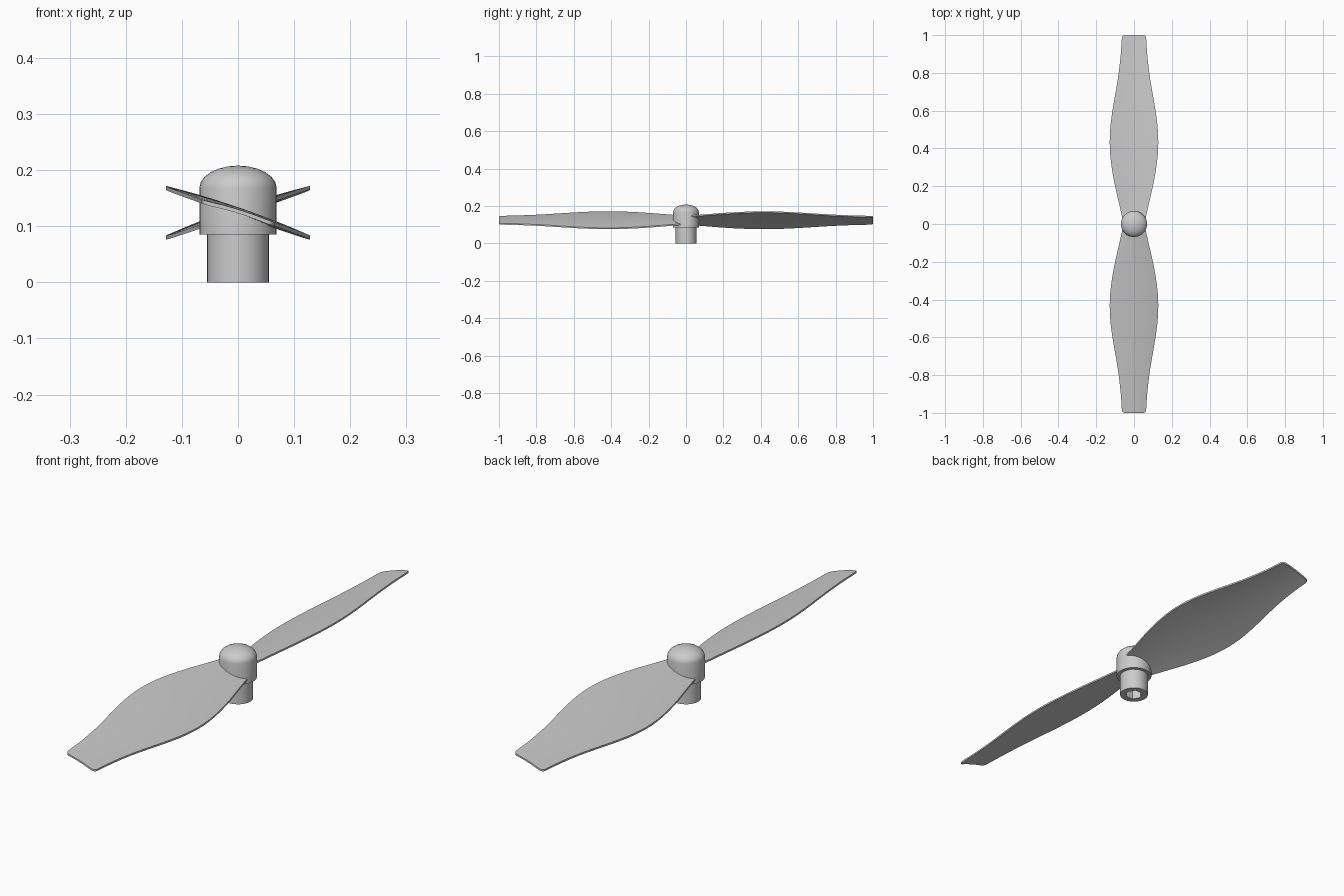
import bpy, bmesh, math

if "Cube" in bpy.data.objects:
    bpy.data.objects.remove(bpy.data.objects["Cube"], do_unlink=True)

GREY = (0.6, 0.6, 0.6, 1)
mat = bpy.data.materials.new("light_grey_plastic")
mat.use_nodes = True
mat.diffuse_color = GREY
mat.node_tree.nodes["Principled BSDF"].inputs["Base Color"].default_value = GREY


def make_object(name, bm):
    bmesh.ops.recalc_face_normals(bm, faces=bm.faces[:])
    mesh = bpy.data.meshes.new(name)
    bm.to_mesh(mesh)
    bm.free()
    mesh.materials.append(mat)
    ob = bpy.data.objects.new(name, mesh)
    bpy.context.collection.objects.link(ob)
    return ob


def smooth(ob, degrees=30):
    bpy.ops.object.select_all(action='DESELECT')
    ob.select_set(True)
    bpy.context.view_layer.objects.active = ob
    bpy.ops.object.shade_smooth_by_angle(angle=math.radians(degrees))


def loft(name, rings):
    """Skin closed rings of points and cap both ends."""
    bm = bmesh.new()
    loops = [[bm.verts.new(p) for p in ring] for ring in rings]
    for a, b in zip(loops, loops[1:]):
        for i in range(len(a)):
            j = (i + 1) % len(a)
            bm.faces.new((a[i], a[j], b[j], b[i]))
    bm.faces.new(loops[0])
    bm.faces.new(loops[-1])
    return make_object(name, bm)


def revolve(name, profile, sides=32):
    turn = [math.tau * i / sides for i in range(sides)]
    return loft(name, [[(r * math.cos(a), r * math.sin(a), z) for a in turn]
                       for r, z in profile])


# Hub: collar with a low domed cap
dome = [(0.069 * math.cos(t), 0.168 + 0.04 * math.sin(t))
        for t in [math.radians(d) for d in (15, 30, 45, 60, 75, 89)]]
hub = revolve("hub", [(0.069, 0.085), (0.069, 0.168)] + dome)
smooth(hub)

# Shaft sleeve with a hexagonal socket in its underside
sleeve = revolve("shaft_sleeve", [(0.055, 0), (0.055, 0.09)])
socket = revolve("socket_cutter", [(0.034, -0.02), (0.034, 0.075)], 6)
socket.hide_render = True
cut = sleeve.modifiers.new("socket", 'BOOLEAN')
cut.object = socket
cut.operation = 'DIFFERENCE'
cut.solver = 'EXACT'
bpy.context.view_layer.objects.active = sleeve
bpy.ops.object.modifier_apply(modifier=cut.name)
bpy.data.objects.remove(socket, do_unlink=True)
smooth(sleeve)

# Blades: twisted, slightly arched sections along a swelling outline
OUTLINE = [(0.0, 0.055), (0.1, 0.077), (0.2, 0.1), (0.3, 0.118), (0.4, 0.128),
           (0.5, 0.126), (0.6, 0.114), (0.7, 0.097), (0.8, 0.081), (0.9, 0.07),
           (0.975, 0.065), (0.99, 0.063), (0.997, 0.058), (1.0, 0.05)]
STEPS = 10


def blade_section(dist, half, side):
    slope = 0.37 - 0.06 * dist
    top, bottom = [], []
    for i in range(STEPS + 1):
        u = 2 * i / STEPS - 1
        z = 0.124 - slope * half * u + 0.05 * half * (1 - u * u)
        x, y = side * half * u, -side * dist
        top.append((x, y, z + 0.0035))
        bottom.append((x, y, z - 0.0035))
    return top + bottom[::-1]


def refined(points, cuts=3):
    """Catmull-Rom widths between the outline points."""
    out = []
    for k in range(len(points) - 1):
        (ya, a), (yb, b) = points[k], points[k + 1]
        def tangent(i):
            lo, hi = points[max(i - 1, 0)], points[min(i + 1, len(points) - 1)]
            return (hi[1] - lo[1]) / (hi[0] - lo[0]) * (yb - ya)
        for c in range(cuts):
            t = c / cuts
            h = t * t * (3 - 2 * t)
            w = a + (b - a) * h + tangent(k) * t * (1 - t) ** 2
            out.append((ya + (yb - ya) * t, w - tangent(k + 1) * t * t * (1 - t)))
    return out + [points[-1]]


for name, side in (("front_blade", 1), ("back_blade", -1)):
    blade = loft(name, [blade_section(d, w, side) for d, w in refined(OUTLINE)])
    smooth(blade)
